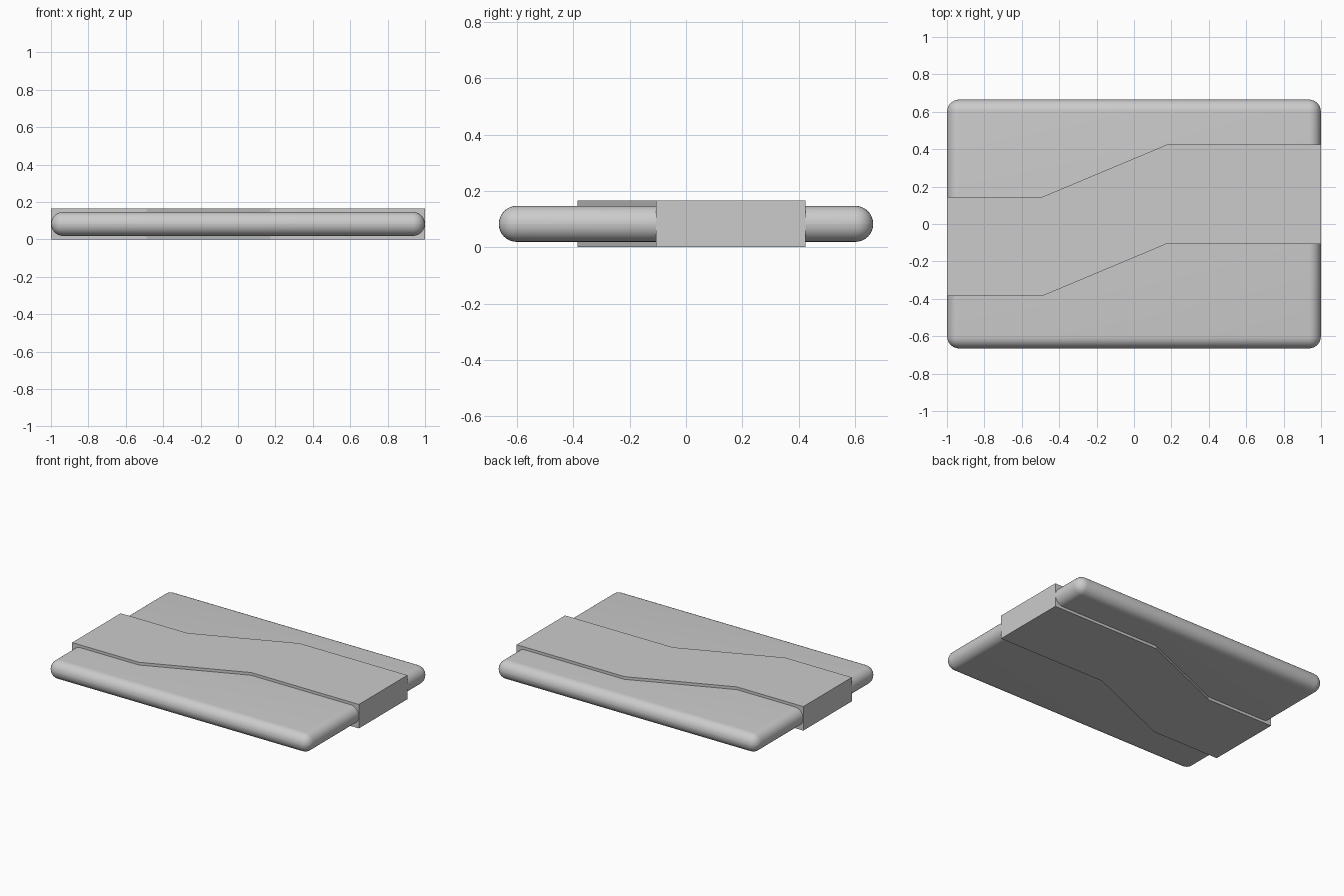
import bpy, bmesh
from mathutils import Matrix

if "Cube" in bpy.data.objects:
    bpy.data.objects.remove(bpy.data.objects["Cube"])


def make_object(name, bm):
    bmesh.ops.recalc_face_normals(bm, faces=bm.faces)
    mesh = bpy.data.meshes.new(name)
    bm.to_mesh(mesh)
    bm.free()
    obj = bpy.data.objects.new(name, mesh)
    bpy.context.collection.objects.link(obj)
    return obj


# Rounded slab: box with fully rounded rim
SLAB = (1.998, 1.33, 0.128)
MID_Z = 0.083
bm = bmesh.new()
bmesh.ops.create_cube(bm, size=1, matrix=Matrix.Translation((0, 0, MID_Z)) @ Matrix.Diagonal((*SLAB, 1)))
bmesh.ops.bevel(bm, geom=bm.edges[:], offset=0.0635, segments=8, profile=0.5, affect='EDGES')
slab = make_object("rounded_slab", bm)
bpy.context.view_layer.objects.active = slab
slab.select_set(True)
bpy.ops.object.shade_smooth_by_angle()

# Wrap band: stepped diagonal strip, slightly thicker than the slab
upper = [(-1, 0.145), (-0.49, 0.145), (0.175, 0.424), (1, 0.424)]
BAND_WIDTH = 0.53
outline = upper + [(x, y - BAND_WIDTH) for x, y in reversed(upper)]
bm = bmesh.new()
face = bm.faces.new([bm.verts.new((x, y, 0)) for x, y in outline])
top = bmesh.ops.extrude_face_region(bm, geom=[face])
bmesh.ops.translate(bm, vec=(0, 0, 2 * MID_Z),
                    verts=[v for v in top["geom"] if isinstance(v, bmesh.types.BMVert)])
make_object("wrap_band", bm)
